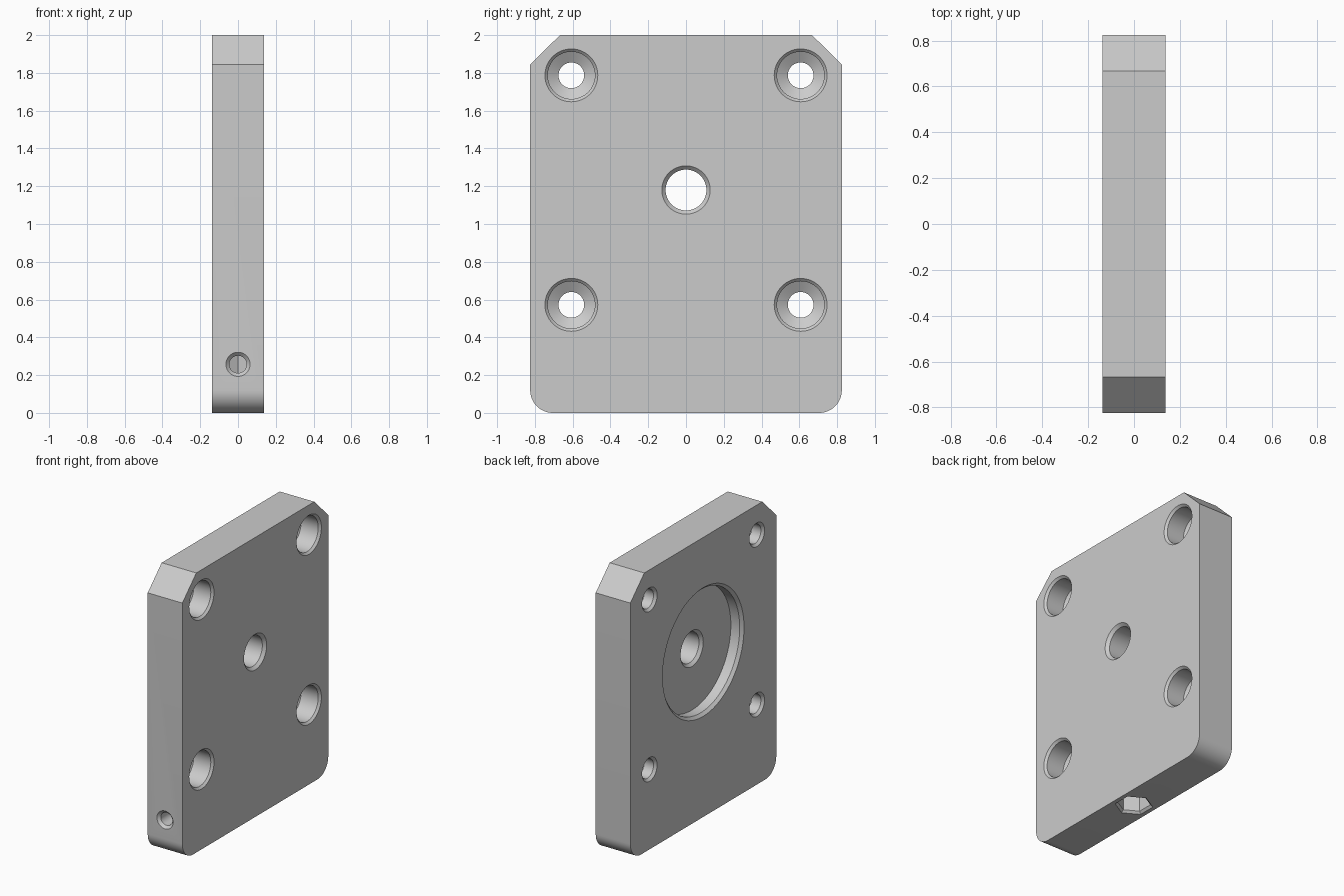
import bpy
import bmesh
from math import sin, cos, pi, radians
from mathutils import Vector

cube = bpy.data.objects.get("Cube")
if cube:
    bpy.data.objects.remove(cube, do_unlink=True)

HALF_X, HALF_Y, TOP = 0.137, 0.825, 2.0
CENTRE_Z = 1.18

grey = bpy.data.materials.new("machined_grey")
grey.use_nodes = True
colour = (0.6, 0.6, 0.6, 1)
grey.diffuse_color = colour
grey.node_tree.nodes["Principled BSDF"].inputs["Base Color"].default_value = colour


def new_object(name, bm):
    bmesh.ops.recalc_face_normals(bm, faces=bm.faces)
    mesh = bpy.data.meshes.new(name)
    bm.to_mesh(mesh)
    bm.free()
    obj = bpy.data.objects.new(name, mesh)
    bpy.context.collection.objects.link(obj)
    mesh.materials.append(grey)
    return obj


# Plate outline: chamfered top corners, rounded bottom corners
def plate():
    radius, steps = 0.12, 12
    half = [(HALF_Y - radius + radius * sin(a), radius - radius * cos(a))
            for a in (i * pi / 2 / steps for i in range(steps + 1))]
    half += [(HALF_Y, 1.845), (0.667, TOP)]
    outline = half + [(-y, z) for y, z in reversed(half)]
    bm = bmesh.new()
    face = bm.faces.new([bm.verts.new((-HALF_X, y, z)) for y, z in outline])
    grown = bmesh.ops.extrude_face_region(bm, geom=[face])["geom"]
    moved = [v for v in grown if isinstance(v, bmesh.types.BMVert)]
    bmesh.ops.translate(bm, verts=moved, vec=(2 * HALF_X, 0, 0))
    return new_object("mounting_plate", bm)


# Cutter made of stacked rings: profile holds (depth below the face, radius)
def bore(name, start, direction, profile, sides=64, turn=0.0):
    rot = Vector((0, 0, 1)).rotation_difference(Vector(direction))
    bm = bmesh.new()
    rings = []
    for depth, r in profile:
        ring = []
        for i in range(sides):
            a = 2 * pi * i / sides + turn
            p = rot @ Vector((r * cos(a), r * sin(a), depth))
            ring.append(bm.verts.new(p + Vector(start)))
        rings.append(ring)
    for low, high in zip(rings, rings[1:]):
        for i in range(sides):
            j = (i + 1) % sides
            bm.faces.new((low[i], low[j], high[j], high[i]))
    bm.faces.new(rings[0])
    bm.faces.new(rings[-1])
    cutter = new_object(name, bm)
    cutter.hide_render = True
    return cutter


# Profile of a straight hole with a chamfered mouth
def chamfered(r, chamfer, depth):
    return [(-0.02, r + chamfer + 0.02), (chamfer, r), (depth, r)]


cutters = []
thick = 2 * HALF_X

# Four stepped screw holes
screw = [(-0.02, 0.16), (0.015, 0.125), (0.15, 0.125), (0.184, 0.068),
         (thick - 0.017, 0.068), (thick + 0.02, 0.105)]
for y in (-0.607, 0.607):
    for z in (0.572, 1.787):
        cutters.append(bore("screw_hole_cutter", (HALF_X, y, z), (-1, 0, 0), screw))

# Round recess on the other face, then the central hole through its floor
recess = 0.09
cutters.append(bore("recess_cutter", (-HALF_X, 0, CENTRE_Z), (1, 0, 0),
                    chamfered(0.44, 0.02, recess), sides=96))
floor = thick - recess
cutters.append(bore("centre_hole_cutter", (HALF_X, 0, CENTRE_Z), (-1, 0, 0),
                    [(-0.02, 0.148), (0.02, 0.108), (floor - 0.02, 0.108),
                     (floor + 0.02, 0.148)]))

# Six-sided pocket in the underside, and the front screw hole leading into it
cutters.append(bore("bottom_pocket_cutter", (0, 0, 0), (0, 0, 1),
                    chamfered(0.108, 0.016, 0.36), sides=6, turn=pi / 6))
cutters.append(bore("front_hole_cutter", (0, -HALF_Y, 0.257), (0, 1, 0),
                    chamfered(0.046, 0.018, HALF_Y - 0.05), sides=48))

body = plate()
bpy.ops.object.select_all(action="DESELECT")
body.select_set(True)
bpy.context.view_layer.objects.active = body
for cutter in cutters:
    mod = body.modifiers.new("cut", "BOOLEAN")
    mod.operation = "DIFFERENCE"
    mod.solver = "EXACT"
    mod.object = cutter
    bpy.ops.object.modifier_apply(modifier=mod.name)
for cutter in cutters:
    bpy.data.objects.remove(cutter, do_unlink=True)

bpy.ops.object.shade_smooth_by_angle(angle=radians(25))
